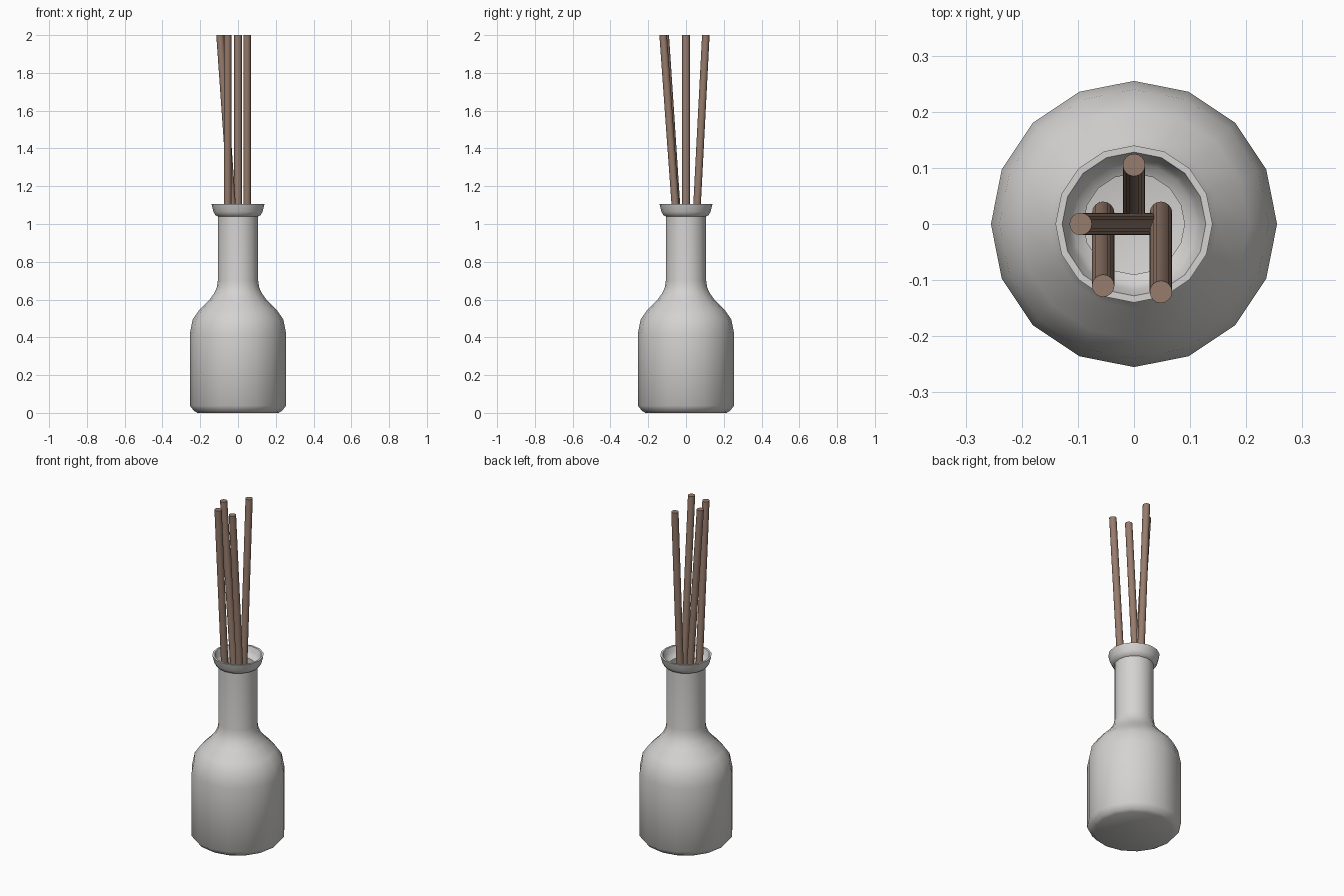
import bpy, bmesh, math
from mathutils import Vector

if "Cube" in bpy.data.objects:
    bpy.data.objects.remove(bpy.data.objects["Cube"])

def material(name, rgb):
    m = bpy.data.materials.new(name)
    m.diffuse_color = (*rgb, 1)
    m.use_nodes = True
    m.node_tree.nodes["Principled BSDF"].inputs["Base Color"].default_value = m.diffuse_color
    return m

ceramic = material("pale_ceramic", (0.66, 0.65, 0.635))
wood = material("brown_wood", (0.31, 0.20, 0.15))

def finish(name, bm, mat, angle):
    bmesh.ops.recalc_face_normals(bm, faces=bm.faces)
    me = bpy.data.meshes.new(name)
    bm.to_mesh(me)
    bm.free()
    ob = bpy.data.objects.new(name, me)
    bpy.context.collection.objects.link(ob)
    me.materials.append(mat)
    bpy.ops.object.select_all(action='DESELECT')
    ob.select_set(True)
    bpy.context.view_layer.objects.active = ob
    bpy.ops.object.shade_smooth_by_angle(angle=math.radians(angle))
    return ob

def loft(bm, rings):
    # Bridge successive rings of verts, capping both ends
    n = len(rings[0])
    for a, b in zip(rings, rings[1:]):
        for i in range(n):
            j = (i + 1) % n
            bm.faces.new((a[i], a[j], b[j], b[i]))
    bm.faces.new(rings[0])
    bm.faces.new(rings[-1])

def ring(bm, centre, r, n):
    return [bm.verts.new((centre[0] + r * math.cos(2 * math.pi * i / n),
                          centre[1] + r * math.sin(2 * math.pi * i / n),
                          centre[2])) for i in range(n)]

# Bottle: outer wall, flared lip, then inner wall down to the inner floor
profile = [(0.215, 0), (0.232, 0.01), (0.255, 0.038), (0.255, 0.42), (0.24, 0.495),
           (0.205, 0.545), (0.15, 0.60), (0.125, 0.635), (0.112, 0.665), (0.107, 0.70),
           (0.107, 1.04), (0.12, 1.047), (0.13, 1.065), (0.14, 1.105),
           (0.128, 1.105), (0.118, 1.075), (0.108, 1.06), (0.09, 1.05),
           (0.09, 0.69), (0.105, 0.64), (0.135, 0.59), (0.19, 0.53), (0.225, 0.48),
           (0.237, 0.42), (0.237, 0.045), (0.21, 0.02)]
bm = bmesh.new()
loft(bm, [ring(bm, (0, 0, z), r, 16) for r, z in profile])
finish("bottle", bm, ceramic, 50)

# Diffuser sticks: (bottom xy, top xy), ends cut level
sticks = [((0.043, 0), (-0.095, 0)),
          ((0, 0.003), (0, 0.105)),
          ((-0.055, 0.02), (-0.055, -0.11)),
          ((0.048, 0.02), (0.048, -0.121))]
for k, (b, t) in enumerate(sticks):
    bm = bmesh.new()
    loft(bm, [ring(bm, (*b, 0.03), 0.02, 16), ring(bm, (*t, 2.0), 0.02, 16)])
    finish(f"stick_{k + 1}", bm, wood, 40)
